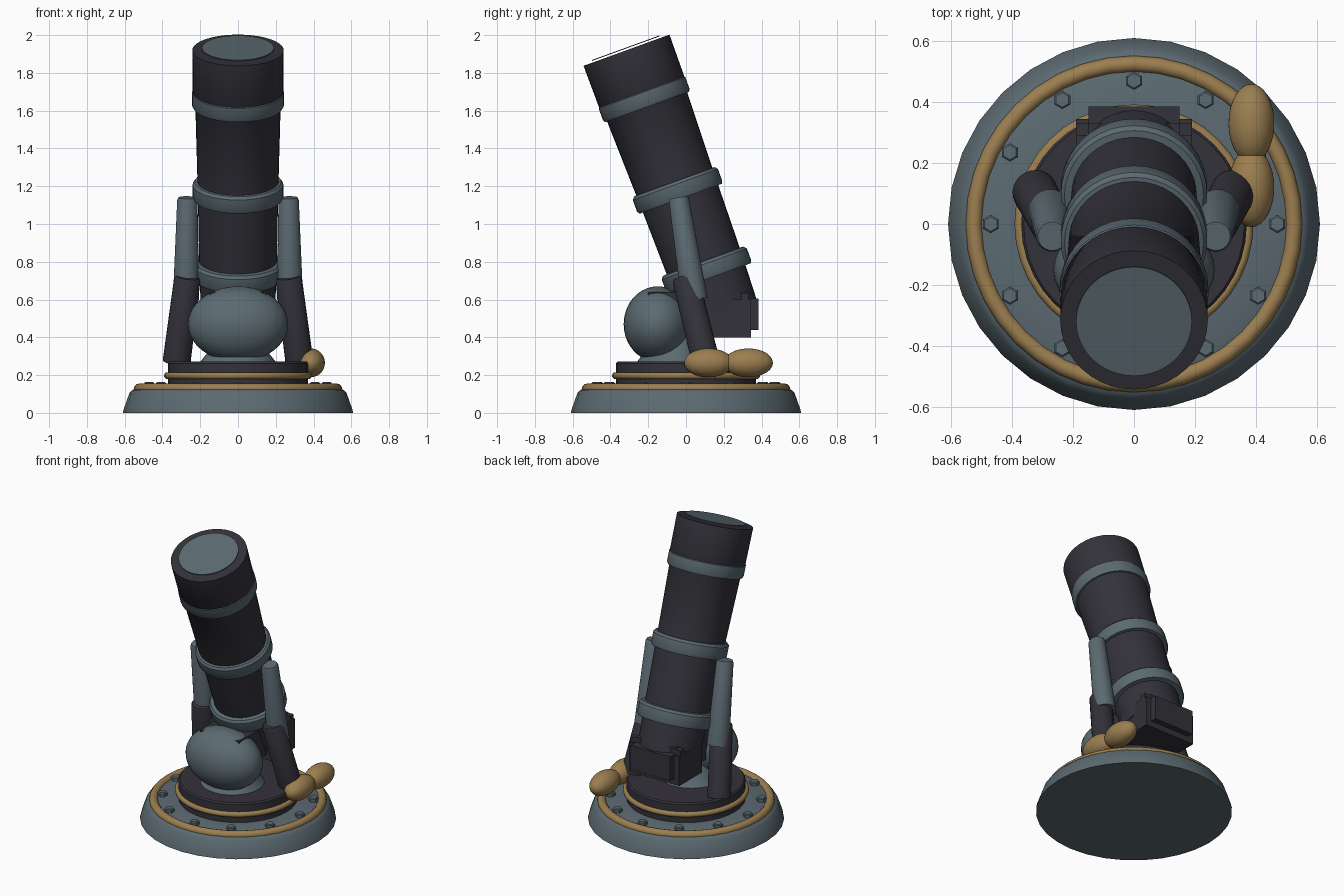
import bpy, bmesh, math
from mathutils import Vector, Matrix

cube = bpy.data.objects.get("Cube")
if cube:
    bpy.data.objects.remove(cube, do_unlink=True)


def material(name, rgb):
    m = bpy.data.materials.new(name)
    m.use_nodes = True
    m.diffuse_color = (*rgb, 1)
    m.node_tree.nodes["Principled BSDF"].inputs["Base Color"].default_value = (*rgb, 1)
    return m


DARK = material("dark iron", (0.034, 0.032, 0.042))
STEEL = material("blue grey steel", (0.105, 0.145, 0.165))
BRASS = material("aged brass", (0.33, 0.21, 0.08))


def finish(name, bm, mat, matrix=Matrix(), smooth=True):
    bmesh.ops.recalc_face_normals(bm, faces=bm.faces)
    mesh = bpy.data.meshes.new(name)
    bm.to_mesh(mesh)
    bm.free()
    mesh.materials.append(mat)
    ob = bpy.data.objects.new(name, mesh)
    bpy.context.collection.objects.link(ob)
    ob.matrix_world = matrix
    if smooth:
        bpy.ops.object.select_all(action='DESELECT')
        ob.select_set(True)
        bpy.context.view_layer.objects.active = ob
        bpy.ops.object.shade_smooth_by_angle(angle=math.radians(35))
    return ob


def lathe(name, profile, mat, matrix=Matrix(), sides=32, closed=False):
    """Revolve (radius, z) points; open profiles get flat end caps."""
    bm = bmesh.new()
    rings = [[bm.verts.new((r * math.cos(a), r * math.sin(a), z))
              for a in (math.tau * i / sides for i in range(sides))] for r, z in profile]
    pairs = list(zip(rings, rings[1:]))
    if closed:
        pairs.append((rings[-1], rings[0]))
    else:
        bm.faces.new(rings[0])
        bm.faces.new(rings[-1])
    for lo, hi in pairs:
        for i in range(sides):
            j = (i + 1) % sides
            bm.faces.new((lo[i], lo[j], hi[j], hi[i]))
    return finish(name, bm, mat, matrix)


def torus(name, major, minor, z, mat):
    loop = [(major + minor * math.cos(a), z + minor * math.sin(a))
            for a in (math.tau * k / 12 for k in range(12))]
    return lathe(name, loop, mat, sides=40, closed=True)


def ellipsoid(name, centre, radii, mat):
    bm = bmesh.new()
    bmesh.ops.create_uvsphere(bm, u_segments=32, v_segments=20, radius=1)
    bmesh.ops.scale(bm, vec=radii, verts=bm.verts)
    return finish(name, bm, mat, Matrix.Translation(centre))


def box(name, low, high, mat):
    low, high = Vector(low), Vector(high)
    bm = bmesh.new()
    bmesh.ops.create_cube(bm, size=1)
    bmesh.ops.scale(bm, vec=high - low, verts=bm.verts)
    return finish(name, bm, mat, Matrix.Translation((low + high) / 2), smooth=False)


def rod(name, start, end, r0, r1, mat):
    """Tapered rod between two points with a softened far end."""
    start, end = Vector(start), Vector(end)
    d = end - start
    mx = Matrix.Translation(start) @ d.to_track_quat('Z', 'Y').to_matrix().to_4x4()
    h = d.length
    return lathe(name, [(r0, 0), (r1, h - 0.015), (r1 * 0.88, h)], mat, mx, sides=24)


# Round base with a bolted brass-rimmed deck
lathe("base_foot", [(0.61, 0), (0.605, 0.02), (0.575, 0.105), (0.56, 0.12),
                    (0.53, 0.135), (0.35, 0.14)], STEEL)
torus("base_rim_ring", 0.525, 0.027, 0.128, BRASS)
for i in range(12):
    a = math.tau * i / 12
    spot = Matrix.Translation((0.47 * math.cos(a), 0.47 * math.sin(a), 0.13)) \
        @ Matrix.Rotation(math.pi / 6, 4, 'Z')
    lathe("base_bolt", [(0.03, 0), (0.03, 0.027), (0.024, 0.033)], STEEL, spot, sides=6)

# Turntable
lathe("turntable", [(0.37, 0.13), (0.37, 0.262), (0.362, 0.272)], DARK, sides=40)
torus("turntable_ring", 0.374, 0.018, 0.197, BRASS)

# Pivot ball and its pedestal
lathe("pivot_pedestal", [(0.2, 0.27), (0.16, 0.32), (0.12, 0.42)], STEEL,
      Matrix.Translation((0, -0.06, 0)))
ellipsoid("pivot_ball", (0, -0.15, 0.47), (0.265, 0.18, 0.2), STEEL)

# Breech cradle
box("cradle_beam", (-0.15, -0.2, 0.44), (0.15, 0.33, 0.64), DARK)
box("cradle_block", (-0.19, 0.1, 0.4), (0.19, 0.345, 0.6), DARK)
box("cradle_back_plate", (-0.15, 0.3, 0.44), (0.15, 0.385, 0.605), DARK)
for s in (-1, 1):
    box("cradle_post", (s * 0.17 - 0.02, 0.29, 0.42), (s * 0.17 + 0.02, 0.33, 0.635), DARK)

# Tilted barrel, measured downwards from the muzzle
tilt = Matrix.Translation((0, -0.315, 1.92)) @ Matrix.Rotation(math.radians(20), 4, 'X')
lathe("barrel", [(0.195, -1.5), (0.205, -1.23), (0.213, -0.8), (0.227, -0.27),
                 (0.24, -0.25), (0.242, 0)], DARK, tilt, sides=40)
lathe("muzzle_disc", [(0.19, 0.009), (0.19, 0.014)], STEEL, tilt, sides=40)
for t, r in ((0.27, 0.244), (0.787, 0.24), (1.235, 0.24)):
    band = [(r - 0.045, -0.05), (r - 0.008, -0.05), (r, -0.035),
            (r, 0.03), (r - 0.012, 0.045), (r - 0.045, 0.05)]
    lathe("barrel_band", band, STEEL, tilt @ Matrix.Translation((0, 0, -t)),
          sides=40, closed=True)

# Support struts on both sides
for s, side in ((1, "left"), (-1, "right")):
    rod(side + "_upper_strut", (s * 0.275, 0.045, 0.6), (s * 0.268, -0.04, 1.14),
        0.07, 0.054, STEEL)
    rod(side + "_lower_strut", (s * 0.325, 0.105, 0.27), (s * 0.267, -0.005, 0.72),
        0.074, 0.07, DARK)

# Brass grip on the left
ellipsoid("grip_front", (0.385, 0.12, 0.265), (0.075, 0.13, 0.076), BRASS)
ellipsoid("grip_back", (0.385, 0.33, 0.265), (0.075, 0.13, 0.076), BRASS)
